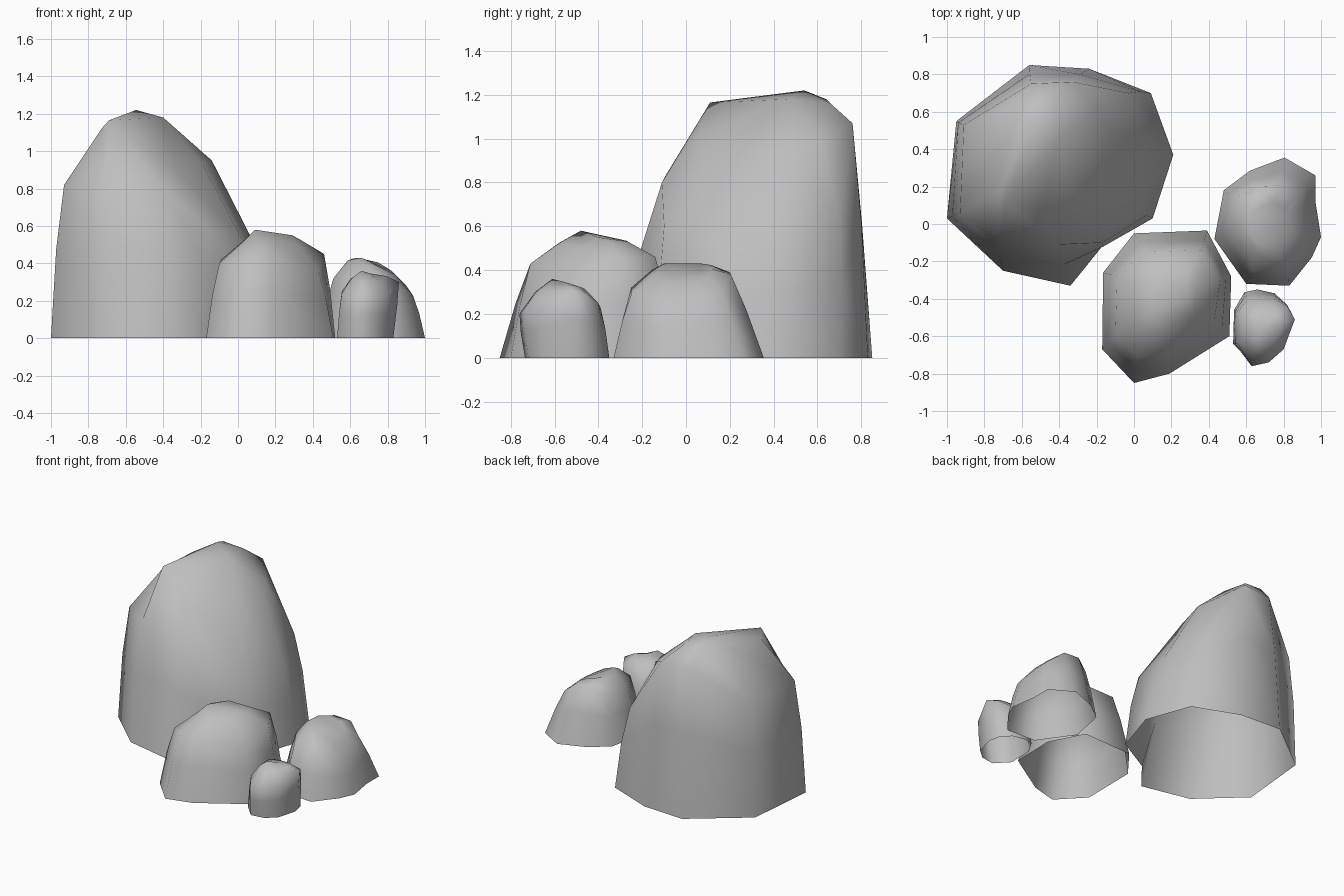
import bpy
import bmesh
from mathutils import Vector

if "Cube" in bpy.data.objects:
    bpy.data.objects.remove(bpy.data.objects["Cube"])

stone = bpy.data.materials.new("stone_grey")
stone.diffuse_color = (0.52, 0.52, 0.52, 1)
stone.use_nodes = True
stone.node_tree.nodes["Principled BSDF"].inputs["Base Color"].default_value = stone.diffuse_color


def shrink_crown(shoulder, centre, top, k, rise, tilt):
    """Crown ring: the shoulder ring drawn towards the centre and raised."""
    crown = []
    for x, y, z in shoulder:
        cx = centre[0] + (x - centre[0]) * k
        cy = centre[1] + (y - centre[1]) * k
        crown.append((cx, cy, z + (top - z) * rise - tilt * (cx - centre[0])))
    return crown


def make_rock(name, base, shoulder, crown, centre, peaks):
    """Open-bottomed boulder: ground outline, bulging waist, shoulder, crown and peaks."""
    ground = [Vector((x, y, 0)) for x, y in base]
    upper = [Vector(p) for p in shoulder]
    waist = []
    for g, u in zip(ground, upper):
        p = g.lerp(u, 0.58)
        waist.append(p + Vector((p.x - centre[0], p.y - centre[1], 0)) * 0.025)

    bm = bmesh.new()
    rings = [[bm.verts.new(p) for p in r] for r in (ground, waist, upper, crown)]
    tops = [bm.verts.new(p) for p in peaks]
    n = len(base)
    # each crown corner joins its nearest peak
    near = [min(tops, key=lambda t: (t.co - v.co).length) for v in rings[-1]]
    for i in range(n):
        j = (i + 1) % n
        for lo, hi in zip(rings, rings[1:]):
            bm.faces.new((lo[i], hi[i], hi[j], lo[j]))
        a, b = rings[-1][i], rings[-1][j]
        if near[i] is near[j]:
            bm.faces.new((a, near[i], b))
        else:
            bm.faces.new((a, near[i], near[j], b))
    bmesh.ops.recalc_face_normals(bm, faces=bm.faces)
    for f in bm.faces:
        f.smooth = True
    mesh = bpy.data.meshes.new(name)
    bm.to_mesh(mesh)
    bm.free()
    mesh.materials.append(stone)
    bpy.context.collection.objects.link(bpy.data.objects.new(name, mesh))


# Tall boulder at the back left
make_rock(
    "tall_rock",
    [(-1, .03), (-.95, .55), (-.56, .85), (-.24, .83), (.09, .70),
     (.21, .37), (.10, .03), (-.17, -.12), (-.34, -.33), (-.70, -.25)],
    [(-.93, .06, .82), (-.91, .53, .82), (-.55, .75, 1.06), (-.33, .76, 1.07), (-.03, .70, .62),
     (.09, .42, .50), (.02, .07, .53), (-.17, -.10, .60), (-.40, -.11, .80), (-.72, -.10, .82)],
    [(-.73, .17, 1.12), (-.69, .45, 1.14), (-.57, .64, 1.18), (-.42, .66, 1.16), (-.20, .62, .98),
     (-.14, .50, .95), (-.19, .27, .93), (-.33, .08, .90), (-.50, .05, 1.01), (-.69, .11, 1.165)],
    (-.45, .35), [(-.545, .54, 1.22), (-.40, .46, 1.18)])

# Medium boulder at the front
shoulder = [(-.10, -.60, .40), (-.09, -.28, .42), (.06, -.15, .46), (.36, -.14, .46),
            (.46, -.30, .45), (.43, -.52, .36), (.18, -.71, .43), (.02, -.71, .43)]
make_rock(
    "medium_rock",
    [(-.17, -.67), (-.165, -.26), (0, -.05), (.39, -.035),
     (.52, -.28), (.51, -.60), (.19, -.80), (0, -.85)],
    shoulder, shrink_crown(shoulder, (.18, -.42), .57, .55, .66, .02),
    (.18, -.42), [(.09, -.48, .58), (.29, -.40, .55)])

# Low boulder at the right
shoulder = [(.51, -.05, .32), (.54, .14, .35), (.65, .20, .39), (.78, .205, .38), (.88, .16, .30),
            (.90, .09, .28), (.935, -.05, .23), (.90, -.14, .25), (.82, -.25, .29), (.63, -.25, .32)]
make_rock(
    "low_rock",
    [(.43, -.08), (.48, .18), (.62, .285), (.805, .355), (.97, .26),
     (.97, .12), (1, -.07), (.95, -.18), (.83, -.33), (.60, -.32)],
    shoulder, shrink_crown(shoulder, (.70, -.01), .43, .6, .68, .18),
    (.71, 0), [(.66, -.10, .43), (.63, .07, .43)])

# Small upright stone at the front right
shoulder = [(.555, -.64, .24), (.555, -.47, .25), (.60, -.41, .23), (.66, -.39, .23), (.75, -.40, .25),
            (.82, -.44, .28), (.86, -.51, .30), (.80, -.67, .23), (.72, -.74, .22), (.63, -.76, .20)]
make_rock(
    "small_rock",
    [(.53, -.64), (.535, -.46), (.59, -.365), (.66, -.35), (.75, -.37),
     (.81, -.43), (.83, -.52), (.79, -.66), (.72, -.72), (.62, -.735)],
    shoulder, shrink_crown(shoulder, (.69, -.57), .36, .62, .62, .05),
    (.69, -.57), [(.66, -.61, .36), (.71, -.55, .345)])
